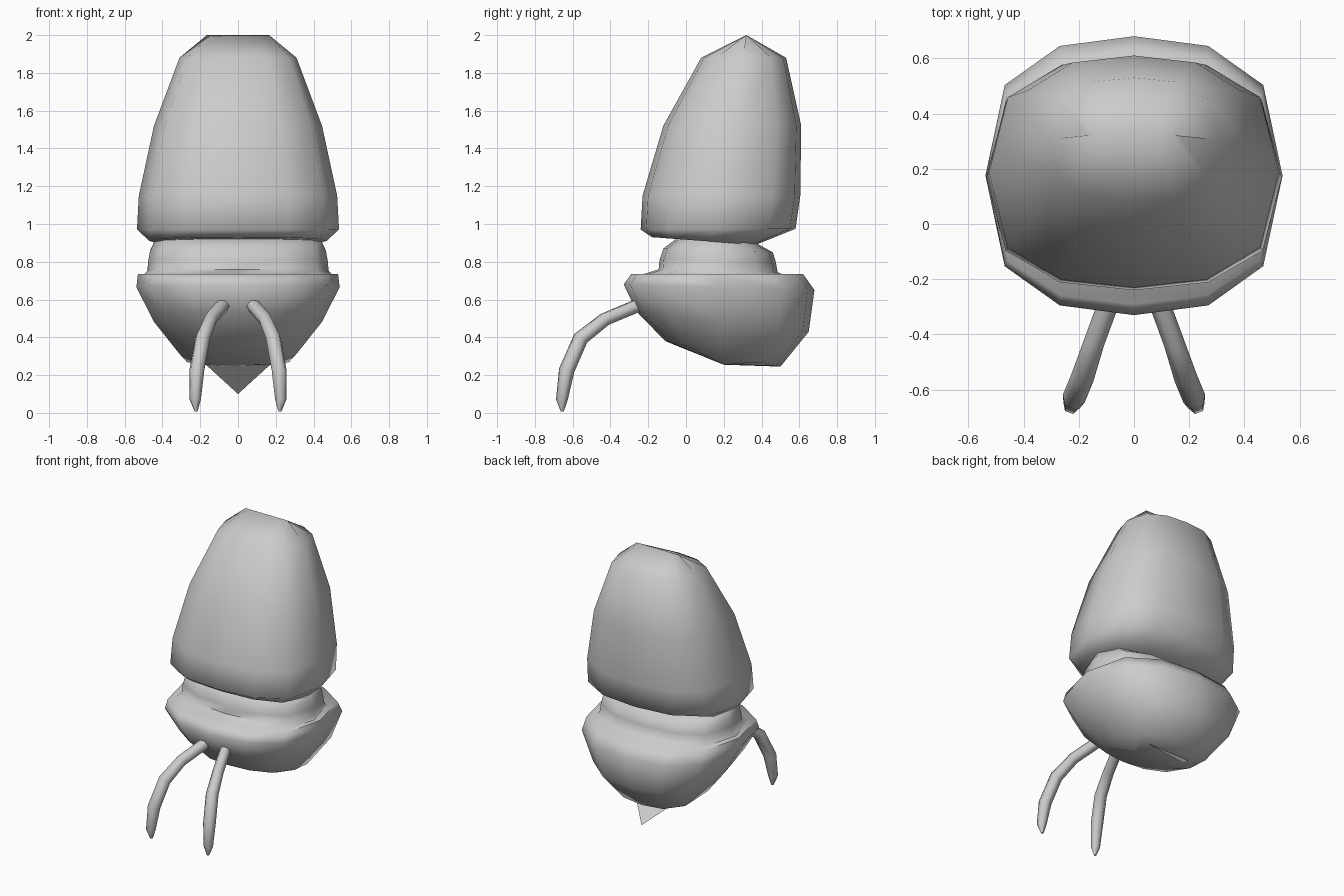
import bpy, bmesh, math

if "Cube" in bpy.data.objects:
    bpy.data.objects.remove(bpy.data.objects["Cube"])

# Twelve-sided, slightly squared cross-section (x fraction, y fraction)
QUARTER = [(0, -1), (.5, -.93), (.87, -.65), (1, 0)]
SECTION = (QUARTER + [(x, -y) for x, y in QUARTER[2::-1]]
           + [(-x, -y) for x, y in QUARTER[1:]]
           + [(-x, y) for x, y in QUARTER[2:0:-1]])


def finish(obj):
    bpy.ops.object.select_all(action='DESELECT')
    obj.select_set(True)
    bpy.context.view_layer.objects.active = obj
    bpy.ops.object.shade_smooth_by_angle(angle=math.radians(65))


def mesh_object(name, bm):
    me = bpy.data.meshes.new(name)
    bm.to_mesh(me)
    bm.free()
    obj = bpy.data.objects.new(name, me)
    bpy.context.collection.objects.link(obj)
    return obj


def loft(name, rings):
    """Each ring: half width, front y, front z, back y, back z."""
    bm = bmesh.new()
    loops = []
    for w, yf, zf, yb, zb in rings:
        loop = []
        for u, v in SECTION:
            t = (v + 1) / 2
            loop.append(bm.verts.new((u * w, yf + (yb - yf) * t, zf + (zb - zf) * t)))
        loops.append(loop)
    n = len(SECTION)
    for a, b in zip(loops, loops[1:]):
        for i in range(n):
            j = (i + 1) % n
            bm.faces.new((a[i], a[j], b[j], b[i]))
    # Close open ends; rings flattened to a ridge weld shut instead
    for ring, loop in ((rings[0], loops[0]), (rings[-1], loops[-1])):
        if abs(ring[1] - ring[3]) > .01:
            bm.faces.new(loop)
    bmesh.ops.remove_doubles(bm, verts=bm.verts, dist=.0005)
    bmesh.ops.recalc_face_normals(bm, faces=bm.faces)
    finish(mesh_object(name, bm))


# Tall upper shell, ending in a short ridge
loft("upper_shell", [
    (.47, -.18, .93, .37, .89),
    (.535, -.24, .97, .58, .975),
    (.525, -.23, 1.15, .605, 1.15),
    (.445, -.12, 1.52, .61, 1.52),
    (.31, .08, 1.88, .53, 1.88),
    (.165, .32, 2.0, .32, 2.0),
])

# Narrow neck between the shells
loft("neck", [
    (.50, -.24, .73, .52, .73),
    (.48, -.145, .76, .485, .745),
    (.475, -.14, .81, .475, .80),
    (.465, -.12, .87, .46, .85),
    (.44, -.04, .93, .37, .90),
])

# Lower cup, tilted toward the back
loft("lower_cup", [
    (.53, -.29, .735, .62, .735),
    (.538, -.33, .68, .68, .65),
    (.445, -.26, .535, .65, .43),
    (.31, -.11, .38, .50, .245),
    (.17, .20, .255, .20, .255),
])

# Thin triangular fin under the cup
bm = bmesh.new()
bm.faces.new([bm.verts.new(p) for p in ((-.17, .34, .255), (0, .5, .10), (.17, .34, .255))])
mesh_object("bottom_fin", bm)

# Pair of curved feelers
PATH = [(.075, -.24, .575, .9), (.145, -.43, .495, .9), (.187, -.557, .395, 1),
        (.218, -.632, .225, 1), (.226, -.657, .07, .75), (.222, -.655, .008, .2)]
for side, sign in (("left", -1), ("right", 1)):
    cu = bpy.data.curves.new(side + "_feeler", 'CURVE')
    cu.dimensions = '3D'
    cu.bevel_depth = .042
    cu.bevel_resolution = 1
    cu.use_fill_caps = True
    sp = cu.splines.new('POLY')
    sp.points.add(len(PATH) - 1)
    for pt, (x, y, z, r) in zip(sp.points, PATH):
        pt.co = (x * sign, y, z, 1)
        pt.radius = r
    obj = bpy.data.objects.new(side + "_feeler", cu)
    bpy.context.collection.objects.link(obj)
    bpy.ops.object.select_all(action='DESELECT')
    obj.select_set(True)
    bpy.context.view_layer.objects.active = obj
    bpy.ops.object.convert(target='MESH')
    finish(bpy.context.view_layer.objects.active)
